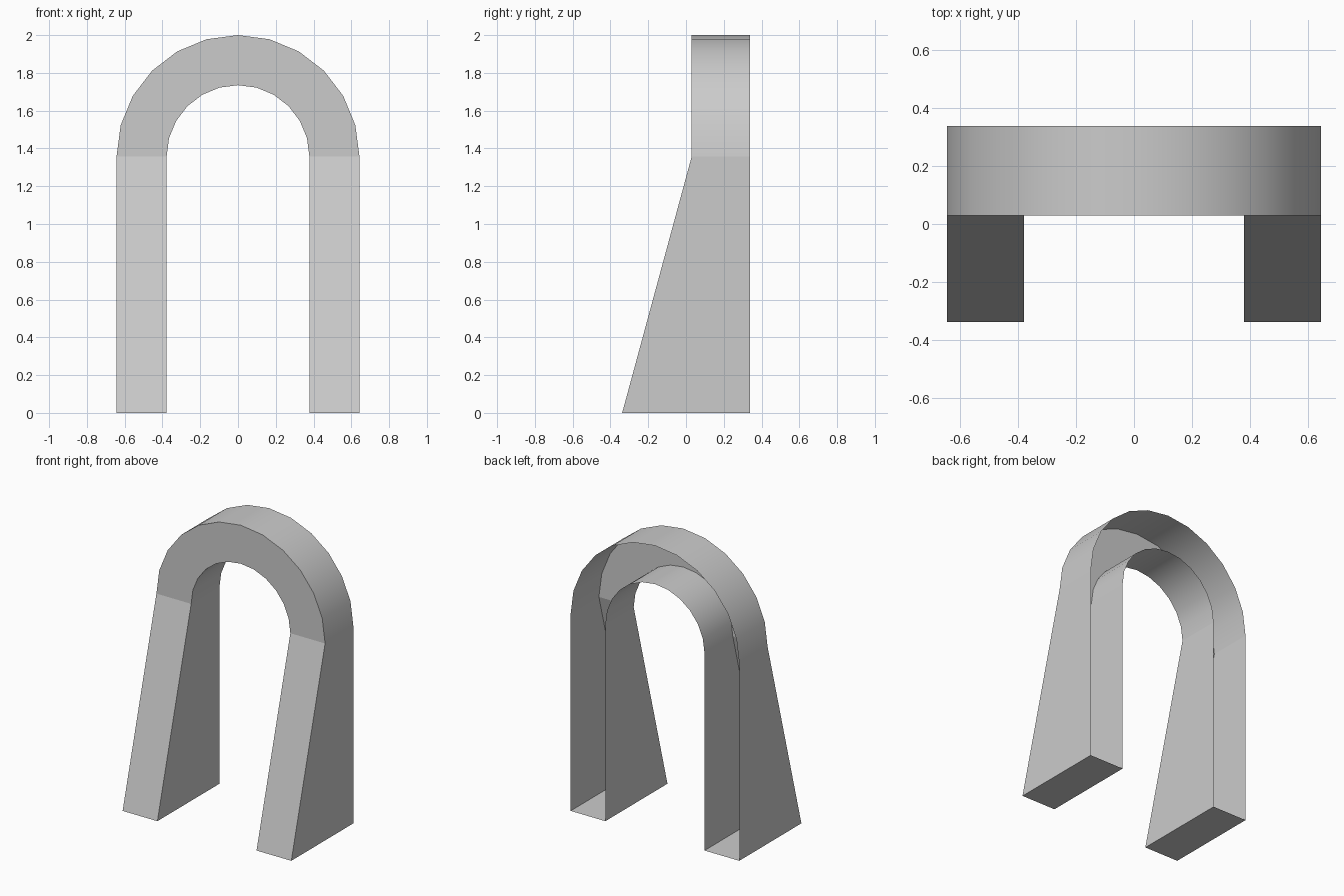
import bpy, bmesh
from math import sin, cos, pi

cube = bpy.data.objects.get("Cube")
if cube:
    bpy.data.objects.remove(cube, do_unlink=True)

OUTER, INNER = 0.643, 0.378      # arch radii
SPRING = 2 - OUTER               # height where the arch starts
BACK, FRONT, TOE = 0.338, 0.03, -0.338
STEPS = 12

stone = bpy.data.materials.new("light_grey")
stone.use_nodes = True
colour = (0.6, 0.6, 0.6, 1)
stone.diffuse_color = colour
stone.node_tree.nodes["Principled BSDF"].inputs["Base Color"].default_value = colour


def section(angle, drop=0.0, front=FRONT):
    """Open-backed channel section: outer back, outer front, inner front, inner back."""
    corners = ((OUTER, BACK), (OUTER, front), (INNER, front), (INNER, BACK))
    return [(r * cos(angle), y, SPRING + r * sin(angle) - drop) for r, y in corners]


def channel(name, sections, curved=False, foot=False):
    """Skin consecutive sections, leaving the back open."""
    bm = bmesh.new()
    rings = [[bm.verts.new(p) for p in s] for s in sections]
    for a, b in zip(rings, rings[1:]):
        for i in range(3):
            face = bm.faces.new((a[i], a[i + 1], b[i + 1], b[i]))
            face.smooth = curved and i != 1
    if foot:
        bm.faces.new(rings[0])
    bmesh.ops.recalc_face_normals(bm, faces=bm.faces)
    # The front panel must face forward
    bm.normal_update()
    front = min(bm.faces, key=lambda f: -abs(f.normal.y))
    if front.normal.y > 0:
        bmesh.ops.reverse_faces(bm, faces=bm.faces)
    mesh = bpy.data.meshes.new(name)
    bm.to_mesh(mesh)
    bm.free()
    mesh.materials.append(stone)
    obj = bpy.data.objects.new(name, mesh)
    bpy.context.collection.objects.link(obj)


# Round arch with smooth inner and outer bands
channel("arch", [section(pi * i / STEPS) for i in range(STEPS + 1)], curved=True)

# Tapered legs, closed underneath
for name, angle in (("left_leg", 0), ("right_leg", pi)):
    channel(name, [section(angle, SPRING, TOE), section(angle)], foot=True)
